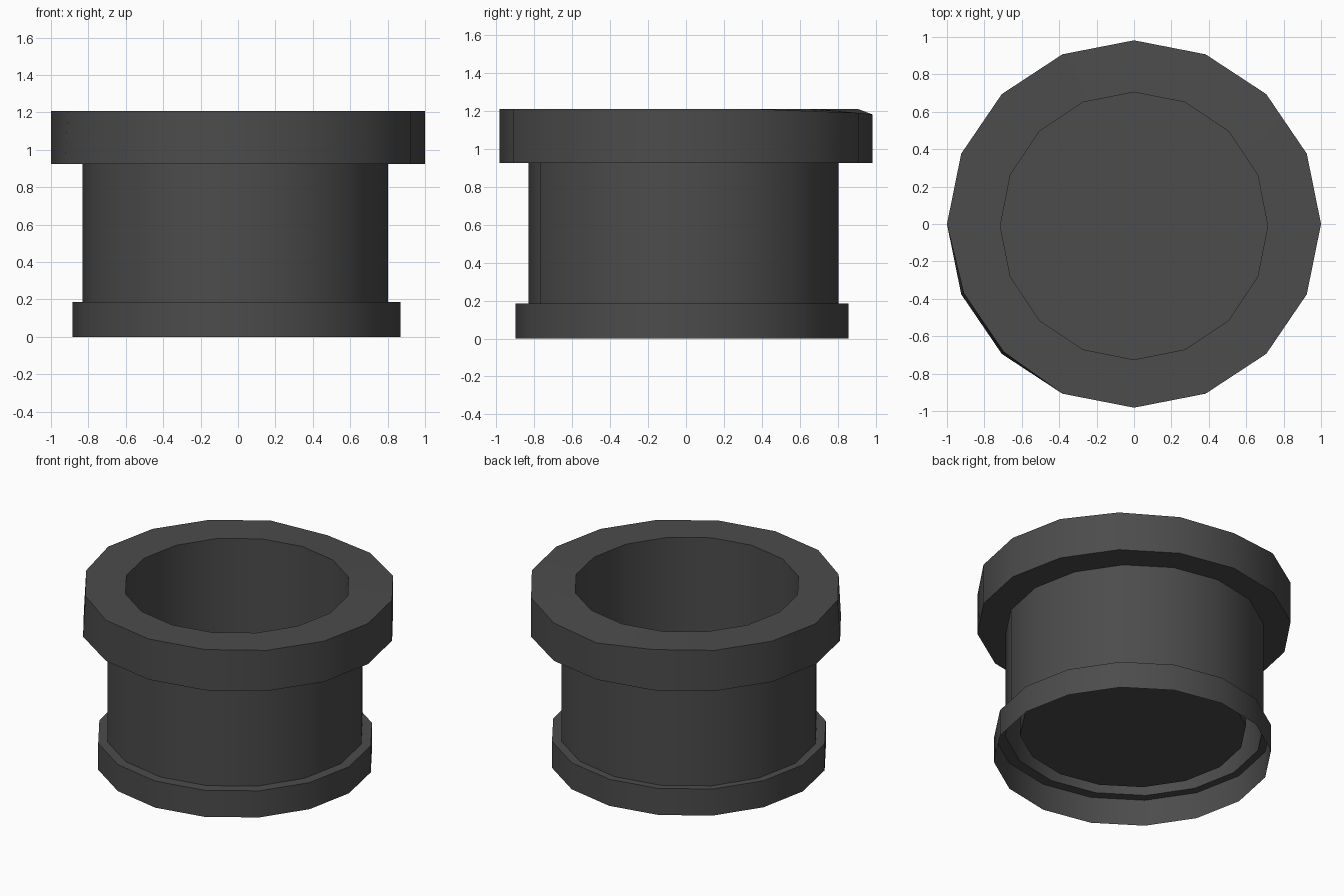
import bpy, bmesh, math

if "Cube" in bpy.data.objects:
    bpy.data.objects.remove(bpy.data.objects["Cube"])

SIDES = 16

# Profile rings from the foot up the outside and down into the bowl:
# (x radius, y radius, centre x, centre y, z)
PROFILE = [
    (0.877, 0.877, -0.007, -0.022, 0.0),    # foot flange bottom (open)
    (0.877, 0.877, -0.007, -0.022, 0.185),  # foot flange top
    (0.817, 0.817, -0.015, -0.013, 0.185),  # body bottom
    (0.817, 0.817, -0.015, -0.013, 0.925),  # body top
    (1.0, 0.982, 0.0, 0.0, 0.925),          # rim underside
    (1.0, 0.982, 0.0, 0.0, 1.208),          # rim top
    (0.715, 0.715, 0.0, -0.01, 1.208),      # mouth
    (0.715, 0.715, 0.0, -0.01, 0.18),       # inner floor
]


def add_ring(bm, rx, ry, cx, cy, z):
    ring = []
    for i in range(SIDES):
        a = math.tau * i / SIDES
        ring.append(bm.verts.new((cx + rx * math.cos(a), cy + ry * math.sin(a), z)))
    return ring


bm = bmesh.new()
rings = [add_ring(bm, *p) for p in PROFILE]

# Worn rim edge: slightly lowered on the back right
for index, drop in ((2, 0.012), (3, 0.02), (4, 0.028)):
    rings[5][index].co.z -= drop

# Rim wall leans in slightly on the front left
for index in (9, 10):
    rings[5][index].co.x *= 0.985
    rings[5][index].co.y *= 0.985

# Walls between neighbouring rings
for low, high in zip(rings, rings[1:]):
    for i in range(SIDES):
        j = (i + 1) % SIDES
        bm.faces.new((low[i], low[j], high[j], high[i]))

# Floor of the bowl, facing up
bm.faces.new(rings[-1])

mesh = bpy.data.meshes.new("flanged_pot")
bm.to_mesh(mesh)
bm.free()
pot = bpy.data.objects.new("flanged_pot", mesh)
bpy.context.collection.objects.link(pot)

# Dark grey finish
finish = bpy.data.materials.new("dark_grey")
finish.diffuse_color = (0.072, 0.072, 0.072, 1.0)
finish.use_nodes = True
finish.node_tree.nodes["Principled BSDF"].inputs["Base Color"].default_value = finish.diffuse_color
mesh.materials.append(finish)

# Smooth round walls with crisp steps
bpy.context.view_layer.objects.active = pot
pot.select_set(True)
bpy.ops.object.shade_smooth_by_angle(angle=math.radians(30))
